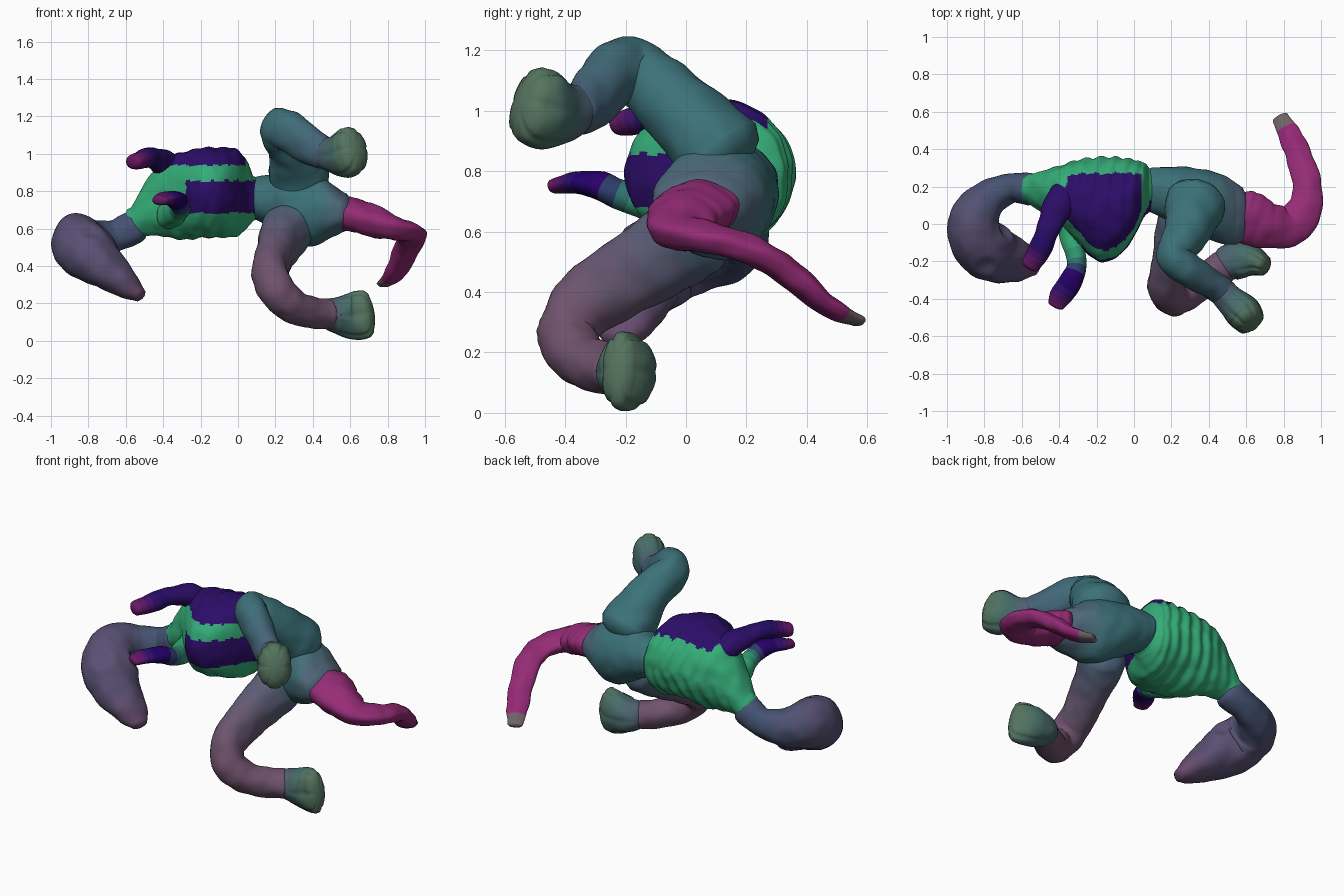
import bpy, bmesh, math
from mathutils import Vector, noise

if "Cube" in bpy.data.objects:
    bpy.data.objects.remove(bpy.data.objects["Cube"])

UP = Vector((0, 0, 1))
TEAL, MAUVE, SLATE = (.045, .165, .19), (.16, .085, .15), (.06, .085, .17)
GREEN, VIOLET, PINK = (.035, .42, .19), (.025, .004, .14), (.30, .025, .18)
LEAF = (.09, .17, .11)


def material(rgb):
    key = "skin_" + "_".join("%.3f" % c for c in rgb)
    m = bpy.data.materials.get(key) or bpy.data.materials.new(key)
    m.diffuse_color = (*rgb, 1)
    m.use_nodes = True
    m.node_tree.nodes["Principled BSDF"].inputs["Base Color"].default_value = m.diffuse_color
    return m


def spline(p, t):
    """Smooth interpolation through rows of numbers."""
    i = min(int(t), len(p) - 2)
    f = t - i
    a, b, c, d = p[max(i - 1, 0)], p[i], p[i + 1], p[min(i + 2, len(p) - 1)]
    return [.5 * (2 * B + (C - A) * f + (2 * A - 5 * B + 4 * C - D) * f * f
                  + (3 * B - A - 3 * C + D) * f ** 3) for A, B, C, D in zip(a, b, c, d)]


def limb(name, rows, colours, sides=40, sub=7, ripple=None, shape=None, rough=.005, paint=None, axis=None):
    """Loft ellipses (x, y, z, half side, half height) with domed ends."""
    n = (len(rows) - 1) * sub
    st = [spline(rows, i / sub) for i in range(n + 1)]
    pos = [Vector(s[:3]) for s in st]
    tan = [axis or (pos[min(i + 1, n)] - pos[max(i - 1, 0)]).normalized() for i in range(n + 1)]
    rings = []
    for i in range(n + 1):
        if i == 0:
            rings += [(pos[0] - tan[0] * min(st[0][3:]) * .6 * math.sin(k), tan[0],
                       st[0][3] * math.cos(k), st[0][4] * math.cos(k), 0) for k in (1.4, 1.0, .5)]
        rings.append((pos[i], tan[i], st[i][3], st[i][4], i / n))
        if i == n:
            rings += [(pos[n] + tan[n] * min(st[n][3:]) * .6 * math.sin(k), tan[n],
                       st[n][3] * math.cos(k), st[n][4] * math.cos(k), 1) for k in (.5, 1.0, 1.4)]
    bm = bmesh.new()
    loops = []
    for c, t, a, b, s in rings:
        side = t.cross(UP).normalized()
        up = side.cross(t)
        loop = []
        for j in range(sides):
            th = 2 * math.pi * j / sides
            k = 1 + (ripple(s, th) if ripple else 0)
            p = c + (side * a * math.cos(th) + up * b * math.sin(th)) * k
            p += (p - c).normalized() * noise.noise(p * 13) * rough * 1.6
            if shape:
                p = shape(p, c)
            loop.append(bm.verts.new(p))
        loops.append(loop)
    me = bpy.data.meshes.new(name)
    steps = 14
    grad = [material(spline(colours, (k + .5) / steps * (len(colours) - 1))) for k in range(steps)]
    for m in grad + [material(VIOLET), material(GREEN)]:
        me.materials.append(m)
    for r, (l0, l1) in enumerate(zip(loops, loops[1:])):
        s = rings[r][4]
        for j in range(sides):
            q = (j + 1) % sides
            f = bm.faces.new((l0[j], l0[q], l1[q], l1[j]))
            f.material_index = min(int(s * steps), steps - 1)
            if paint:
                f.material_index = steps if paint(f.calc_center_median()) else steps + 1
    bm.faces.new(loops[0])
    bm.faces.new(loops[-1]).material_index = steps - 1
    bmesh.ops.recalc_face_normals(bm, faces=bm.faces)
    for f in bm.faces:
        f.smooth = True
    bm.to_mesh(me)
    bm.free()
    ob = bpy.data.objects.new(name, me)
    bpy.context.collection.objects.link(ob)
    return ob


# Ribbed torso lying on its side, with violet belly and flank stripes
def ribs(s, th):
    back = .5 - .5 * math.cos(th)
    return .022 * math.sin(s * 62 + 5 * abs(math.sin(th))) * (.2 + back) * math.sin(math.pi * s)


def stripes(p):
    wave = .012 * noise.noise(p * 25)
    flank = -.28 + wave < p.x < .12 and .685 + wave < p.z < .855 + wave and p.y < .2
    top = -.36 + wave < p.x < .04 and p.z > .94 + wave and p.y < .27 + wave
    return flank or top


limb("torso", [(-.57, .185, .62, .075, .095), (-.50, .175, .70, .105, .14), (-.40, .16, .765, .15, .205),
               (-.30, .12, .775, .22, .235), (-.20, .08, .79, .275, .24), (-.10, .085, .795, .27, .24),
               (-.01, .13, .79, .215, .235), (.05, .18, .78, .15, .18), (.08, .18, .76, .12, .12)],
     [GREEN, GREEN], sides=128, sub=18, ripple=ribs, paint=stripes, axis=Vector((1, 0, 0)))

# Pelvis
limb("pelvis", [(.10, .18, .76, .125, .115), (.17, .165, .75, .14, .14), (.25, .14, .73, .165, .17),
                (.37, .11, .70, .18, .195), (.47, .08, .70, .185, .165), (.55, .05, .69, .165, .11)],
     [TEAL, TEAL, TEAL, (.08, .13, .19)], sides=48, axis=Vector((1, 0, 0)))

# Tail, curling round behind, with slight folds
limb("tail", [(.575, .045, .68, .145, .09), (.64, .02, .665, .14, .088), (.73, -.01, .635, .12, .085),
              (.84, -.005, .60, .11, .065), (.915, .09, .575, .09, .05), (.925, .22, .535, .075, .048),
              (.885, .35, .455, .07, .045), (.84, .46, .36, .062, .033), (.78, .57, .305, .045, .02)],
     [PINK, PINK, PINK, PINK, PINK, PINK, PINK, PINK, PINK, PINK, LEAF],
     ripple=lambda s, th: .012 * math.sin(s * 70 + math.sin(th)) + .03 * math.sin(5 * th))


# Neck and head, with ringed eye sockets on both sides
EYES = [Vector((-.79, -.22, .57)), Vector((-.69, -.04, .53))]


def sockets(p, c):
    for e in EYES:
        d = (p - e).length / .065
        p = p + (p - c).normalized() * (.008 * math.exp(-((d - 1) * 3) ** 2) - .012 * math.exp(-(d * 1.8) ** 2))
    return p


limb("head", [(-.55, .18, .61, .085, .09), (-.60, .19, .585, .085, .09), (-.67, .19, .56, .08, .085),
              (-.77, .14, .54, .10, .11), (-.845, .05, .54, .13, .14), (-.85, -.06, .515, .145, .155),
              (-.78, -.145, .45, .155, .145), (-.68, -.185, .365, .135, .105), (-.585, -.205, .29, .10, .07),
              (-.53, -.225, .25, .06, .042)],
     [SLATE, SLATE, (.10, .08, .17), (.10, .08, .17), (.14, .07, .15)], sides=56, shape=sockets)

# Raised hind leg: thigh, knee and shin
limb("upper_leg", [(.33, .11, .86, .165, .15), (.315, .06, .92, .155, .14), (.28, -.05, 1.03, .12, .12),
                   (.215, -.165, 1.125, .095, .11), (.275, -.235, 1.12, .09, .11),
                   (.38, -.30, 1.045, .08, .10), (.47, -.36, .998, .075, .085)],
     [TEAL, TEAL, (.06, .12, .19)])

# Resting hind leg
limb("lower_leg", [(.27, .04, .60, .14, .145), (.24, -.03, .555, .125, .145), (.195, -.19, .455, .10, .13),
                   (.17, -.335, .36, .095, .115), (.215, -.395, .26, .095, .10), (.30, -.355, .185, .09, .09),
                   (.40, -.28, .15, .085, .085), (.475, -.23, .145, .09, .08)],
     [(.07, .13, .20), (.12, .10, .17), MAUVE, MAUVE, MAUVE])


# Feet: flared wedges with toe grooves deepening to the front
def toes(s, th):
    return -.09 * s * max(0, math.cos(6 * th)) ** 4


for name, rows in (
        ("upper_foot", [(.475, -.365, 1.00, .075, .085), (.52, -.41, .995, .085, .105),
                        (.58, -.47, 1.005, .10, .135), (.61, -.51, 1.02, .09, .13)]),
        ("lower_foot", [(.48, -.225, .145, .085, .08), (.53, -.20, .14, .10, .10),
                        (.62, -.195, .135, .09, .13), (.69, -.22, .145, .06, .125)])):
    limb(name, rows, [(.08, .11, .16), (.06, .15, .14), LEAF], sides=60, ripple=toes)

# Small arms
limb("upper_arm", [(-.37, .15, .92, .085, .075), (-.41, .09, .96, .08, .065), (-.46, -.03, .985, .062, .05),
                   (-.50, -.13, .975, .06, .05), (-.555, -.22, .955, .048, .038)],
     [VIOLET, VIOLET, VIOLET, VIOLET, (.15, .01, .12)], sides=28)
limb("lower_arm", [(-.36, .04, .68, .075, .085), (-.335, -.08, .685, .06, .065), (-.305, -.21, .72, .05, .052),
                   (-.335, -.30, .755, .06, .042), (-.385, -.375, .76, .065, .035), (-.415, -.435, .75, .045, .025)],
     [GREEN, GREEN, VIOLET, VIOLET, (.15, .01, .12)], sides=28)
